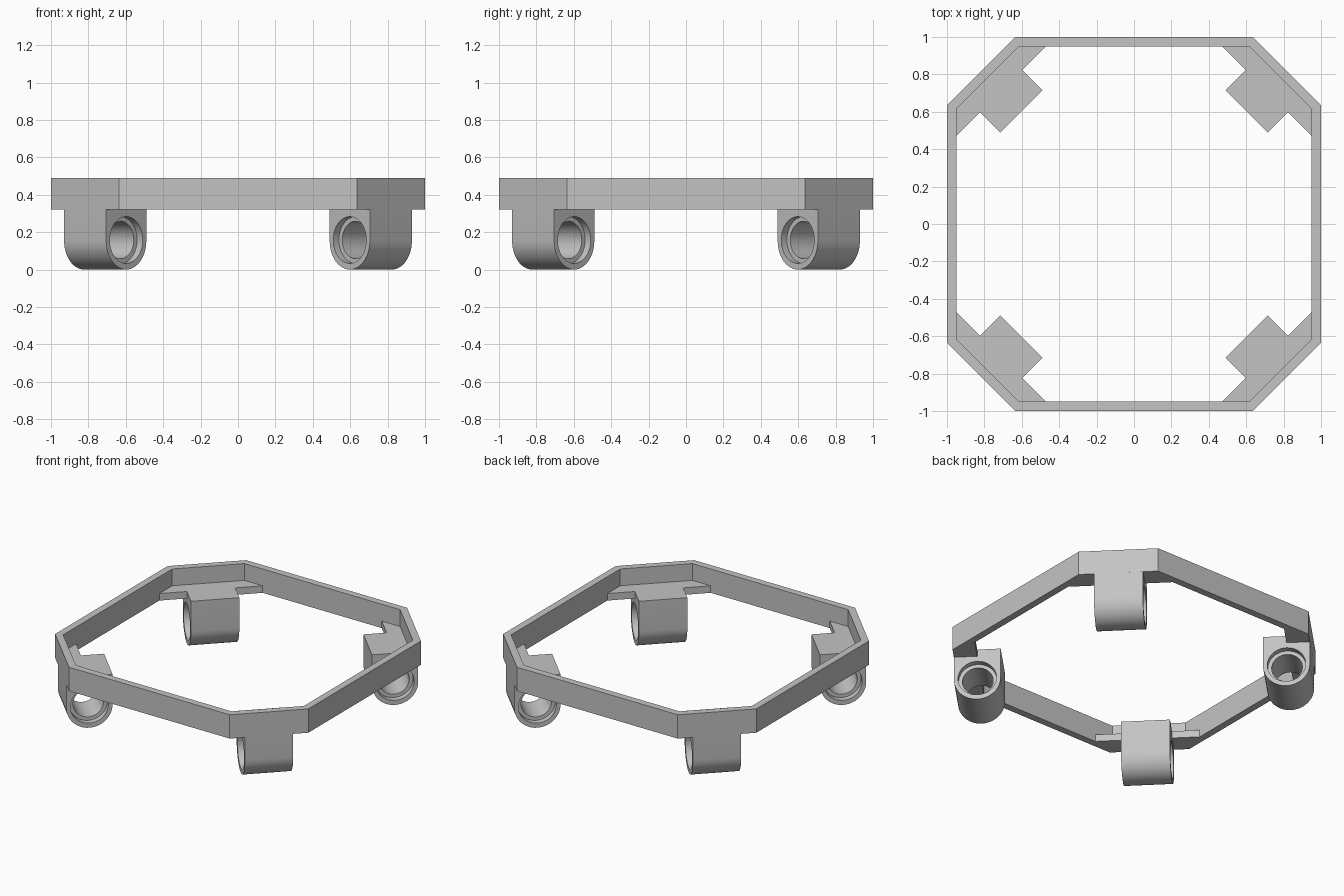
import bpy
import bmesh
import math
from mathutils import Matrix, Vector

default = bpy.data.objects.get("Cube")
if default:
    bpy.data.objects.remove(default, do_unlink=True)

# Plain grey material
GREY = (0.55, 0.55, 0.55, 1.0)
grey = bpy.data.materials.new("grey_plastic")
grey.use_nodes = True
grey.diffuse_color = GREY
grey.node_tree.nodes["Principled BSDF"].inputs["Base Color"].default_value = GREY


def add_prism(bm, points, direction):
    """Extrude a closed outline of 3D points into a solid."""
    face = bm.faces.new([bm.verts.new(p) for p in points])
    new = bmesh.ops.extrude_face_region(bm, geom=[face])["geom"]
    bmesh.ops.translate(bm, vec=Vector(direction),
                        verts=[v for v in new if isinstance(v, bmesh.types.BMVert)])


def finish(bm, name):
    bmesh.ops.recalc_face_normals(bm, faces=bm.faces)
    mesh = bpy.data.meshes.new(name)
    bm.to_mesh(mesh)
    bm.free()
    mesh.materials.append(grey)
    obj = bpy.data.objects.new(name, mesh)
    bpy.context.collection.objects.link(obj)
    return obj


def select_only(obj):
    bpy.ops.object.select_all(action="DESELECT")
    obj.select_set(True)
    bpy.context.view_layer.objects.active = obj


# Eight-sided frame wall
FRAME_LOW, FRAME_HIGH = 0.32, 0.49


def octagon(bm, size, corner, z):
    outline = []
    for i in range(4):
        turn = Matrix.Rotation(i * math.pi / 2, 3, "Z")
        outline += [bm.verts.new(turn @ Vector(p))
                    for p in ((size, corner, z), (corner, size, z))]
    return outline


bm = bmesh.new()
loops = [octagon(bm, *ring) for ring in (
    (1.0, 0.635, FRAME_LOW), (1.0, 0.635, FRAME_HIGH),
    (0.95, 0.615, FRAME_HIGH), (0.95, 0.615, FRAME_LOW))]
for a, b in zip(loops, loops[1:] + loops[:1]):
    for i in range(8):
        j = (i + 1) % 8
        bm.faces.new((a[i], a[j], b[j], b[i]))
finish(bm, "frame")

# Corner bracket, made facing +x: radial distances and half widths
OUTER, WALL, MIDDLE, RADIUS = 1.156, 1.107, 1.004, 0.152
HALF, SHELF_TOP, AXIS_Z = 0.159, 0.37, 0.155

# Lug with a rounded underside and a notch that clears the frame wall
outline = [(WALL, SHELF_TOP), (MIDDLE - RADIUS, SHELF_TOP)]
for i in range(25):
    a = math.pi + math.pi * i / 24
    outline.append((MIDDLE + RADIUS * math.cos(a), AXIS_Z * (1 + math.sin(a))))
outline += [(OUTER, FRAME_LOW), (WALL, FRAME_LOW)]
bm = bmesh.new()
add_prism(bm, [(r, -HALF, z) for r, z in outline], (0, 2 * HALF, 0))
lug = finish(bm, "back_left_bracket")

# Stepped cutter for the counterbored hole
bm = bmesh.new()
STEP = HALF - 0.043
sections = ((-0.2, 0.125), (-STEP, 0.125), (-STEP, 0.1),
            (STEP, 0.1), (STEP, 0.125), (0.2, 0.125))
rings = []
for y, radius in sections:
    rings.append([bm.verts.new((MIDDLE + radius * math.cos(i * math.tau / 40), y,
                                0.158 + radius * math.sin(i * math.tau / 40)))
                  for i in range(40)])
for a, b in zip(rings, rings[1:]):
    for i in range(40):
        j = (i + 1) % 40
        bm.faces.new((a[i], a[j], b[j], b[i]))
bm.faces.new(rings[0])
bm.faces.new(rings[-1])
cutter = finish(bm, "hole_cutter")
cutter.hide_render = True

select_only(lug)
bore = lug.modifiers.new("bore", "BOOLEAN")
bore.operation = "DIFFERENCE"
bore.solver = "EXACT"
bore.object = cutter
bpy.ops.object.modifier_apply(modifier=bore.name)
bpy.data.objects.remove(cutter, do_unlink=True)

# Shelf wings on both sides of the lug
bm = bmesh.new()
bm.from_mesh(lug.data)
for side in (-1, 1):
    wing = ((MIDDLE, HALF), (WALL, HALF), (WALL, 0.237), (MIDDLE, 0.339))
    add_prism(bm, [(r, side * t, FRAME_LOW) for r, t in wing],
              (0, 0, SHELF_TOP - FRAME_LOW))
bmesh.ops.recalc_face_normals(bm, faces=bm.faces)
bm.to_mesh(lug.data)
bm.free()
select_only(lug)
bpy.ops.object.shade_smooth_by_angle(angle=math.radians(30))

# One bracket in each corner
lug.rotation_euler.z = math.pi / 4
for i, name in enumerate(("back_right_bracket", "front_right_bracket",
                          "front_left_bracket"), start=1):
    copy = lug.copy()
    copy.name = name
    copy.rotation_euler.z = math.pi / 4 + i * math.pi / 2
    bpy.context.collection.objects.link(copy)
